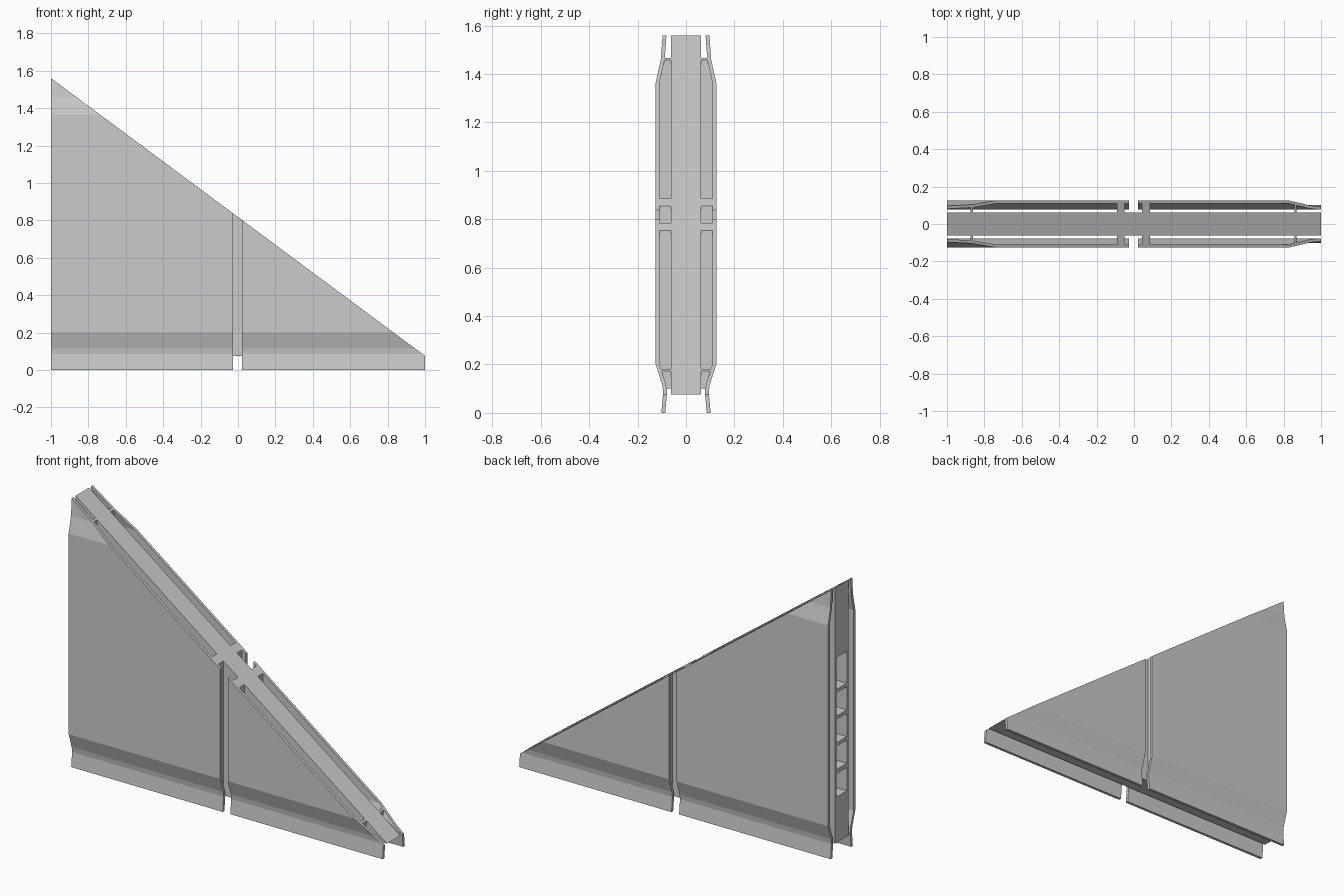
import bpy, bmesh
from mathutils import Vector

if "Cube" in bpy.data.objects:
    bpy.data.objects.remove(bpy.data.objects["Cube"])

TOP_L, TOP_R = 1.56, 0.075            # height of the sloping edge at x = -1 and x = 1
SLOPE_N = Vector((TOP_L - TOP_R, 0, 2)).normalized()


def prism(name, outline, x0, x1):
    """Extrude a (y, z) outline along x and trim it along the sloping edge."""
    bm = bmesh.new()
    face = bm.faces.new([bm.verts.new((x0, y, z)) for y, z in outline])
    ext = bmesh.ops.extrude_face_region(bm, geom=[face])
    verts = [g for g in ext["geom"] if isinstance(g, bmesh.types.BMVert)]
    bmesh.ops.translate(bm, verts=verts, vec=(x1 - x0, 0, 0))
    geom = bm.verts[:] + bm.edges[:] + bm.faces[:]
    cut = bmesh.ops.bisect_plane(bm, geom=geom, plane_co=(-1, 0, TOP_L),
                                 plane_no=SLOPE_N, clear_outer=True)
    edges = [e for e in cut["geom_cut"] if isinstance(e, bmesh.types.BMEdge)]
    if edges:
        bmesh.ops.holes_fill(bm, edges=[e for e in bm.edges if e.is_boundary], sides=0)
    bmesh.ops.remove_doubles(bm, verts=bm.verts[:], dist=1e-5)
    bmesh.ops.recalc_face_normals(bm, faces=bm.faces[:])
    mesh = bpy.data.meshes.new(name)
    bm.to_mesh(mesh)
    bm.free()
    obj = bpy.data.objects.new(name, mesh)
    bpy.context.collection.objects.link(obj)
    return obj


# Inner core slab
core = prism("core_slab", [(-0.062, 0.075), (0.062, 0.075), (0.062, 1.7), (-0.062, 1.7)], -1, 1)

# Row of recesses in the tall end of the core
bm = bmesh.new()
for z0, z1 in [(0.34, 0.475), (0.5, 0.635), (0.655, 0.79), (0.81, 0.945), (0.965, 1.15)]:
    box = bmesh.ops.create_cube(bm, size=1)["verts"]
    bmesh.ops.scale(bm, verts=box, vec=(0.2, 0.094, z1 - z0))
    bmesh.ops.translate(bm, verts=box, vec=(-1, 0, (z0 + z1) / 2))
cut_mesh = bpy.data.meshes.new("recess_cutter")
bm.to_mesh(cut_mesh)
bm.free()
cutter = bpy.data.objects.new("recess_cutter", cut_mesh)
cutter.hide_render = True
bpy.context.collection.objects.link(cutter)
mod = core.modifiers.new("recesses", "BOOLEAN")
mod.operation, mod.object, mod.solver = "DIFFERENCE", cutter, "EXACT"
bpy.context.view_layer.objects.active = core
bpy.ops.object.modifier_apply(modifier=mod.name)
bpy.data.objects.remove(cutter)

# Bent cladding section: outer line and the inner line one thickness behind it
outer = [(0.102, 0), (0.094, 0.085), (0.098, 0.115), (0.125, 0.2),
         (0.125, 1.365), (0.104, 1.46), (0.094, 1.6)]
inner = [(y - 0.016, z) for y, z in outer]

for side, s in (("front", -1), ("back", 1)):
    # Cladding panels either side of the centre gap
    shell = [(s * y, z) for y, z in outer + inner[::-1]]
    for part, x0, x1 in (("tall", -1, -0.027), ("short", 0.022, 1)):
        prism(f"{side}_{part}_panel", shell, x0, x1)

    # Upright spacers joining panels to the core
    rib = [(s * y, z) for y, z in [(0.06, 0.1), (0.08, 0.1)] + inner[2:] + [(0.06, 1.6)]]
    for part, x0, x1 in (("outer_tall", -0.873, -0.862), ("inner_tall", -0.092, -0.05),
                         ("inner_short", 0.043, 0.085), ("outer_short", 0.857, 0.868)):
        prism(f"{side}_{part}_spacer", rib, x0, x1)
